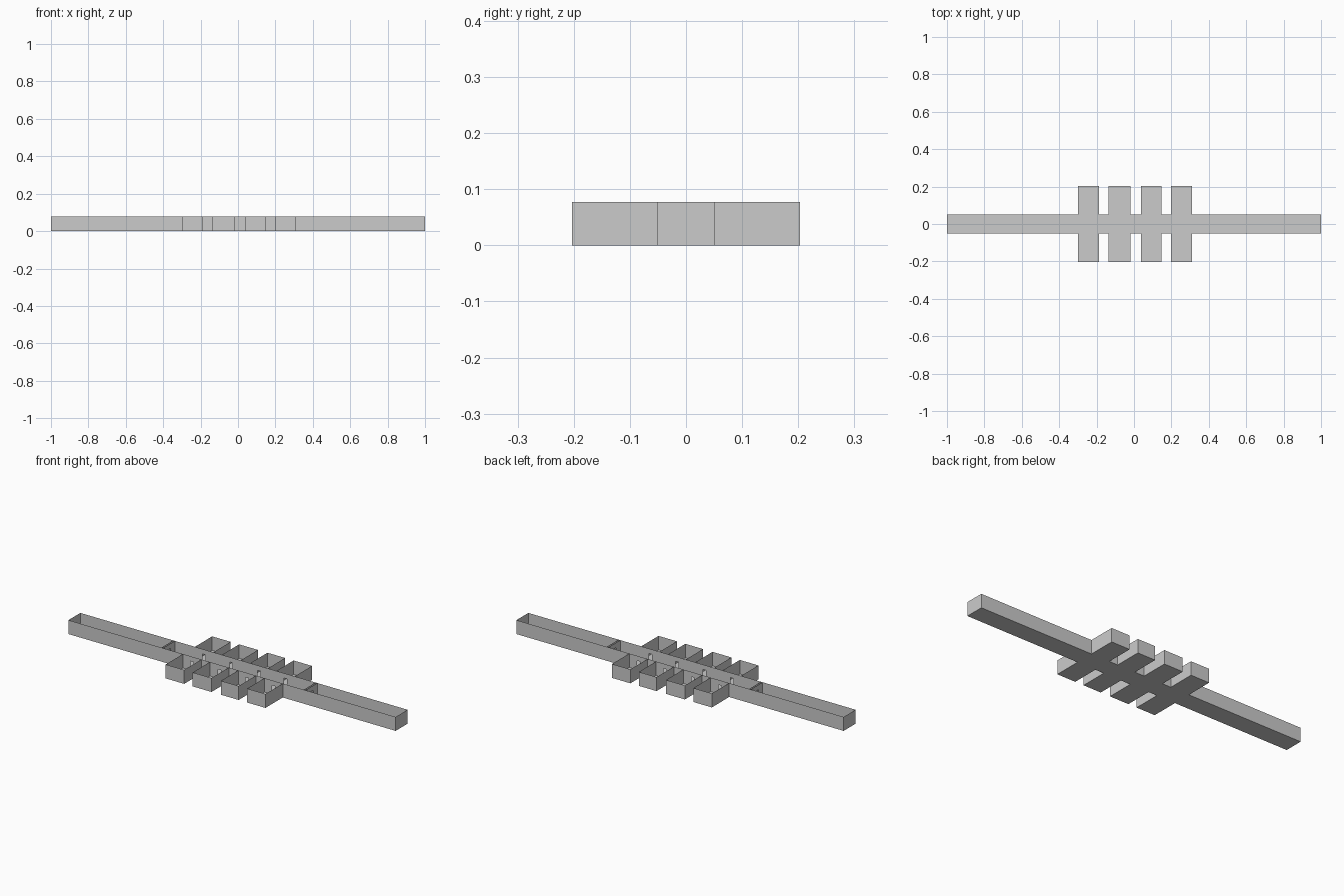
import bpy, bmesh
from mathutils import Vector

if "Cube" in bpy.data.objects:
    bpy.data.objects.remove(bpy.data.objects["Cube"])

H = 0.077            # wall height
CY, RY = 0.052, 0.203  # half widths of corridor and of room wings
DOOR_H = 0.05
ROOMS = [(-0.30, -0.187), (-0.135, -0.02), (0.038, 0.146), (0.198, 0.31)]


def make(name, faces):
    """Thin-sheet object from a list of corner loops."""
    bm = bmesh.new()
    for f in faces:
        bm.faces.new([bm.verts.new(c) for c in f])
    bmesh.ops.remove_doubles(bm, verts=bm.verts, dist=1e-5)
    me = bpy.data.meshes.new(name)
    bm.to_mesh(me)
    bm.free()
    ob = bpy.data.objects.new(name, me)
    bpy.context.collection.objects.link(ob)
    return ob


def panel(a, b, z0=0, z1=H):
    return [(*a, z0), (*b, z0), (*b, z1), (*a, z1)]


def wall(a, b, doors=(), width=0.018):
    """Upright wall from a to b with doorways centred at the given distances."""
    a, b = Vector(a), Vector(b)
    d = (b - a).normalized()
    faces, start = [], a
    for c in doors:
        l, r = a + d * (c - width / 2), a + d * (c + width / 2)
        faces += [panel(start, l), panel(l, r, DOOR_H, H)]
        start = r
    return faces + [panel(start, b)]


def floor(x0, x1, y0, y1):
    return [(x0, y0, 0), (x0, y1, 0), (x1, y1, 0), (x1, y0, 0)]


# Corridor floor, side walls with a doorway per room, end walls
make("corridor_floor", [floor(-1, 1, -CY, CY)])
doors = [(x0 + x1) / 2 + 1 for x0, x1 in ROOMS]
for side, label in ((-1, "front"), (1, "back")):
    make(f"corridor_{label}_wall", wall((-1, side * CY), (1, side * CY), doors))
for x, label in ((-1, "left"), (1, "right")):
    make(f"corridor_{label}_end", wall((x, -CY), (x, CY)))

# Double partitions with doorways
for x, label in ((-0.427, "left"), (0.443, "right")):
    faces = []
    for dx in (-0.005, 0.005):
        faces += wall((x + dx, -CY), (x + dx, CY), [CY], 0.03)
    make(f"{label}_partition", faces)

# Side rooms, open on top
for i, (x0, x1) in enumerate(ROOMS):
    for side, label in ((-1, "front"), (1, "back")):
        yi, yo = side * CY, side * RY
        faces = [floor(x0, x1, min(yi, yo), max(yi, yo))]
        faces += wall((x0, yi), (x0, yo)) + wall((x0, yo), (x1, yo)) + wall((x1, yo), (x1, yi))
        make(f"{label}_room_{i + 1}", faces)
